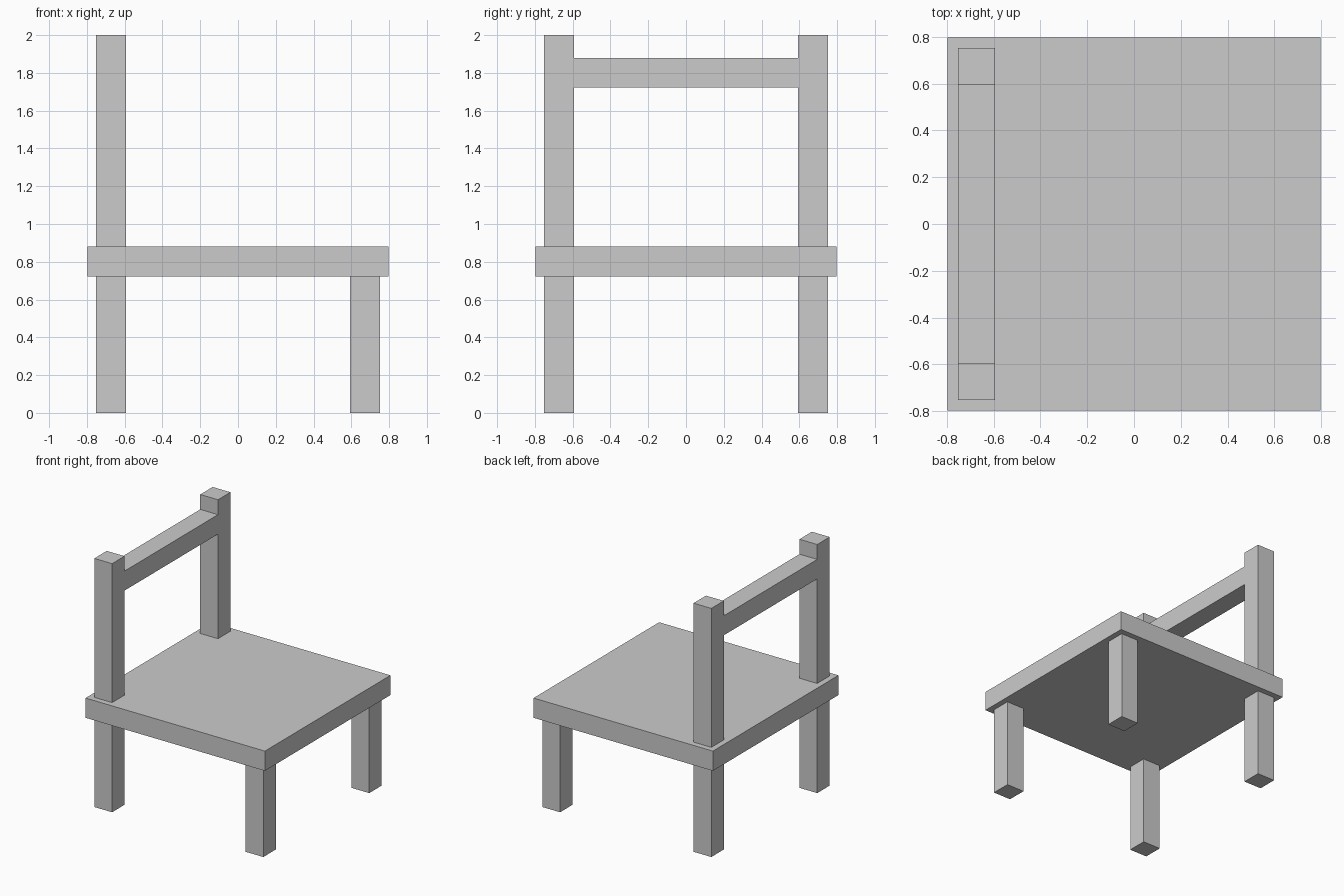
import bpy

if "Cube" in bpy.data.objects:
    bpy.data.objects.remove(bpy.data.objects["Cube"])

SEAT = 0.798              # half width of the seat
OUT, IN = 0.752, 0.594    # outer and inner faces of legs and posts
SEAT_Z = (0.723, 0.882)
RAIL_Z = (1.723, 1.88)
TOP = 2.0


def box(name, x, y, z):
    """Box spanning the given (low, high) range on each axis."""
    bpy.ops.mesh.primitive_cube_add(
        size=1, location=[(a + b) / 2 for a, b in (x, y, z)])
    ob = bpy.context.object
    ob.name = name
    ob.scale = [b - a for a, b in (x, y, z)]
    bpy.ops.object.transform_apply(location=False, rotation=False, scale=True)
    return ob


# Seat slab
box("seat", (-SEAT, SEAT), (-SEAT, SEAT), SEAT_Z)

BACK, FRONT = (-OUT, -IN), (IN, OUT)
for side, y in (("right", (-OUT, -IN)), ("left", (IN, OUT))):
    # Four short legs under the seat
    box(f"front_leg_{side}", FRONT, y, (0, SEAT_Z[0]))
    box(f"back_leg_{side}", BACK, y, (0, SEAT_Z[0]))
    # Backrest posts on top of the seat
    box(f"back_post_{side}", BACK, y, (SEAT_Z[1], TOP))

# Rail joining the posts, flush with them
box("back_rail", BACK, (-IN, IN), RAIL_Z)
